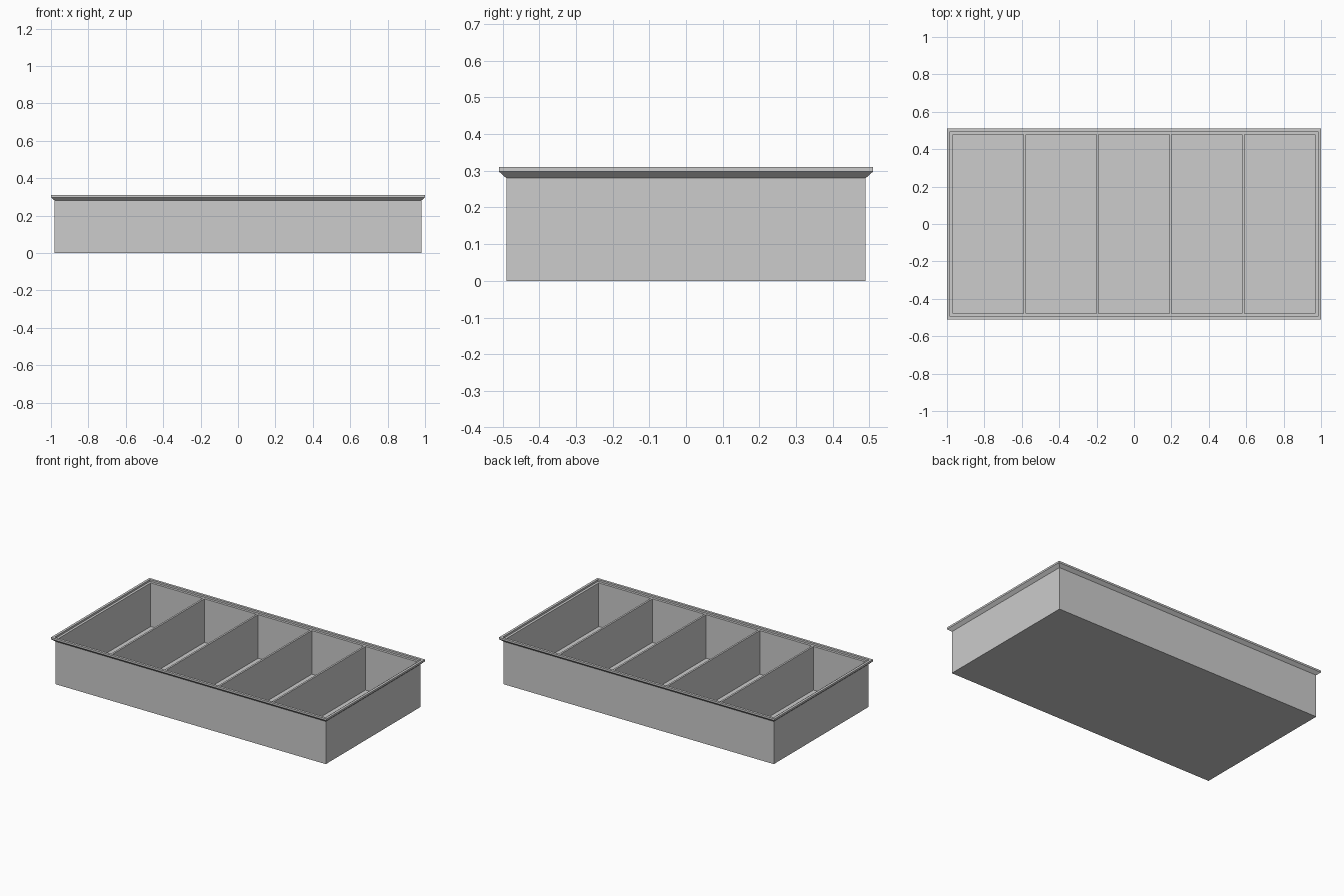
import bpy
import bmesh

cube = bpy.data.objects.get("Cube")
if cube:
    bpy.data.objects.remove(cube, do_unlink=True)

# Overall dimensions
HALF_X, HALF_Y = 1.0, 0.51
WALL = 0.012
LEDGE_Z = 0.298
COMPARTMENTS = 5

grey = bpy.data.materials.new("plain grey")
grey.use_nodes = True
COLOUR = (0.604, 0.604, 0.604, 1)
grey.diffuse_color = COLOUR
grey.node_tree.nodes["Principled BSDF"].inputs["Base Color"].default_value = COLOUR


def add_object(name, bm):
    bmesh.ops.recalc_face_normals(bm, faces=bm.faces)
    mesh = bpy.data.meshes.new(name)
    bm.to_mesh(mesh)
    bm.free()
    mesh.materials.append(grey)
    obj = bpy.data.objects.new(name, mesh)
    bpy.context.collection.objects.link(obj)
    return obj


def tray_shell(name, profile):
    """Sweep an (inset, height) profile round the rectangle and cap both ends."""
    bm = bmesh.new()
    rings = []
    for inset, z in profile:
        x, y = HALF_X - inset, HALF_Y - inset
        rings.append([bm.verts.new((sx * x, sy * y, z))
                      for sx, sy in ((-1, -1), (1, -1), (1, 1), (-1, 1))])
    for low, high in zip(rings, rings[1:]):
        for i in range(4):
            j = (i + 1) % 4
            bm.faces.new((low[i], low[j], high[j], high[i]))
    bm.faces.new(rings[0])
    bm.faces.new(rings[-1])
    return add_object(name, bm)


# Open box: outer wall, flared rim, raised lip, ledge, inner wall and floor
tray_shell("tray", [
    (0.02, 0), (0.02, 0.28), (0, LEDGE_Z), (0, 0.31),
    (0.016, 0.31), (0.016, LEDGE_Z), (0.02 + WALL, LEDGE_Z), (0.02 + WALL, WALL),
])

# Evenly spaced dividers, level with the ledge
inner_x = HALF_X - 0.02 - WALL
inner_y = HALF_Y - 0.02 - WALL
pitch = (2 * inner_x + WALL) / COMPARTMENTS
for n in range(1, COMPARTMENTS):
    bm = bmesh.new()
    bmesh.ops.create_cube(bm, size=1)
    bmesh.ops.scale(bm, vec=(WALL, 2 * inner_y, LEDGE_Z - WALL), verts=bm.verts)
    divider = add_object(f"divider_{n}", bm)
    divider.location = (-inner_x - WALL / 2 + n * pitch, 0, (LEDGE_Z + WALL) / 2)
